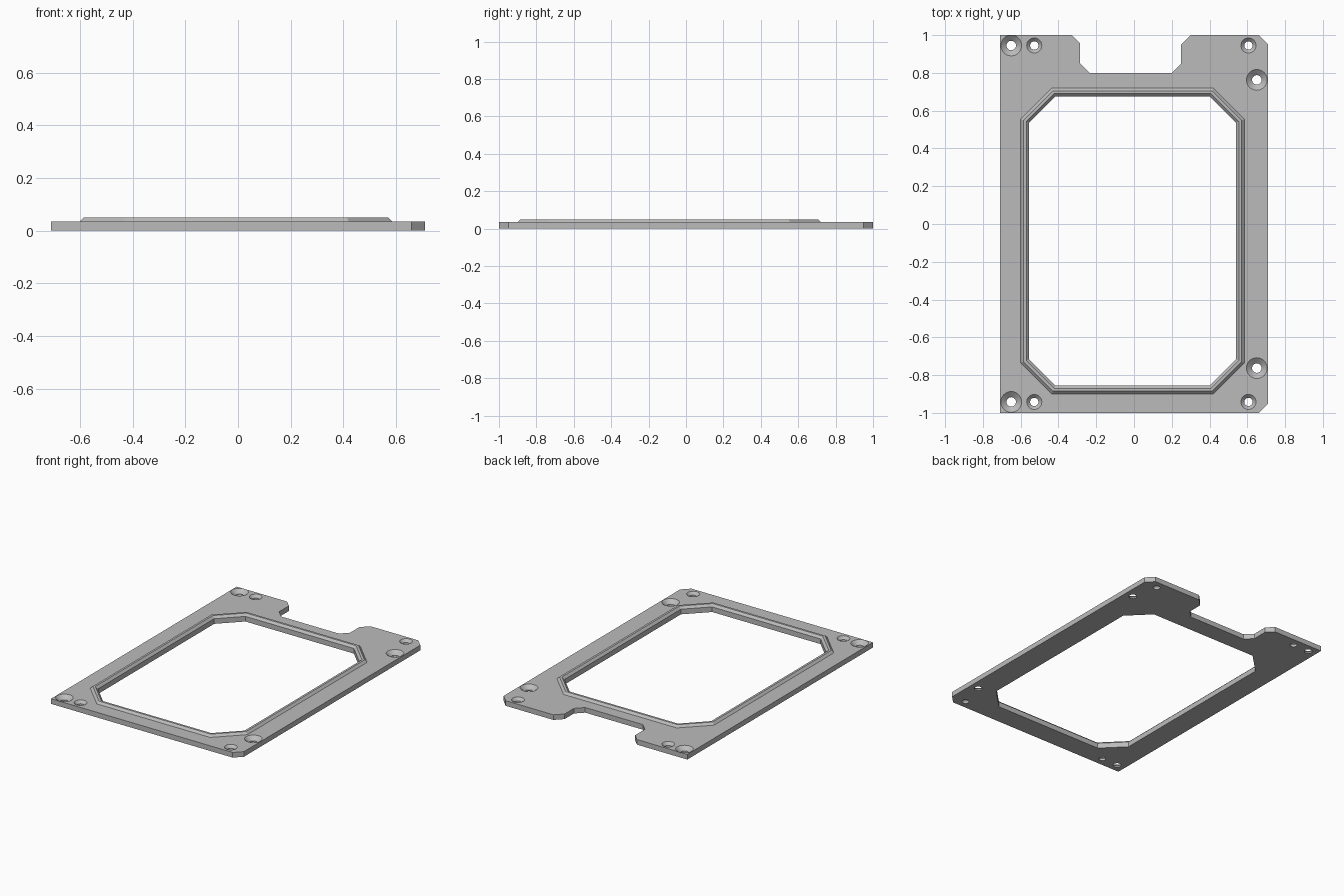
import bpy, bmesh, math

cube = bpy.data.objects.get("Cube")
if cube:
    bpy.data.objects.remove(cube, do_unlink=True)

PLATE_TOP, RIM_TOP = 0.035, 0.05

grey = bpy.data.materials.new("light_grey")
grey.use_nodes = True
colour = (0.5, 0.5, 0.5, 1)
grey.diffuse_color = colour
grey.node_tree.nodes["Principled BSDF"].inputs["Base Color"].default_value = colour


def make_object(name, bm):
    bmesh.ops.recalc_face_normals(bm, faces=bm.faces)
    mesh = bpy.data.meshes.new(name)
    bm.to_mesh(mesh)
    bm.free()
    mesh.materials.append(grey)
    obj = bpy.data.objects.new(name, mesh)
    bpy.context.collection.objects.link(obj)
    return obj


def loft(bm, loops, caps=True):
    """Join stacked loops of points with quads."""
    rings = [[bm.verts.new(p) for p in loop] for loop in loops]
    for a, b in zip(rings, rings[1:]):
        for i in range(len(a)):
            j = (i + 1) % len(a)
            bm.faces.new((a[i], a[j], b[j], b[i]))
    if caps:
        bm.faces.new(rings[0])
        bm.faces.new(rings[-1])


def at_height(outline, z):
    return [(x, y, z) for x, y in outline]


def octagon(inset):
    """Outline of the rim with chamfered corners, moved inwards by inset."""
    x0, x1, y0, y1 = -0.6 + inset, 0.585 - inset, -0.9 + inset, 0.72 - inset
    c = 0.165 - inset * (2 - math.sqrt(2))
    return [(x0 + c, y0), (x1 - c, y0), (x1, y0 + c), (x1, y1 - c),
            (x1 - c, y1), (x0 + c, y1), (x0, y1 - c), (x0, y0 + c)]


def circle(x, y, r, n=32):
    return [(x + r * math.cos(math.tau * i / n), y + r * math.sin(math.tau * i / n))
            for i in range(n)]


# Flat plate with chamfered corners and a notch in the back edge
outline = [(-0.71, -1), (0.66, -1), (0.71, -0.95), (0.71, 0.95), (0.66, 1),
           (0.3, 1), (0.25, 0.95), (0.25, 0.85), (0.2, 0.8), (-0.235, 0.8),
           (-0.285, 0.85), (-0.285, 0.955), (-0.33, 1), (-0.71, 1)]
bm = bmesh.new()
loft(bm, [at_height(outline, 0), at_height(outline, PLATE_TOP)])
plate = make_object("frame_plate", bm)

# Cutter for the window and the countersunk screw holes
bm = bmesh.new()
window = octagon(0.045)
loft(bm, [at_height(window, -0.1), at_height(window, 0.1)])


def add_hole(x, y, r_hole, r_sink, depth):
    steps = [(r_hole, -0.1), (r_hole, PLATE_TOP - depth), (r_sink, PLATE_TOP), (r_sink, 0.1)]
    loft(bm, [at_height(circle(x, y, r), z) for r, z in steps])


for x, y in [(-0.65, 0.945), (-0.65, -0.942), (0.65, 0.763), (0.65, -0.763)]:
    add_hole(x, y, 0.025, 0.055, 0.025)
for x in (-0.528, 0.606):
    for y in (0.945, -0.942):
        add_hole(x, y, 0.022, 0.04, 0.018)
cutter = make_object("hole_cutter", bm)
cutter.hide_render = True

cut = plate.modifiers.new("holes", "BOOLEAN")
cut.operation = "DIFFERENCE"
cut.solver = "EXACT"
cut.object = cutter
bpy.context.view_layer.objects.active = plate
bpy.ops.object.modifier_apply(modifier=cut.name)
bpy.data.objects.remove(cutter, do_unlink=True)

# Raised rim with sloping sides around the window
bm = bmesh.new()
profile = [(0, PLATE_TOP), (0.015, RIM_TOP), (0.03, RIM_TOP), (0.045, PLATE_TOP)]
loft(bm, [at_height(octagon(inset), z) for inset, z in profile], caps=False)
rim = make_object("window_rim", bm)
# An open strip has no inside, so turn it to face up
if sum(f.normal.z for f in rim.data.polygons) < 0:
    rim.data.flip_normals()

# Smooth the round holes and keep every other edge sharp
bpy.ops.object.select_all(action="DESELECT")
plate.select_set(True)
bpy.context.view_layer.objects.active = plate
bpy.ops.object.shade_smooth_by_angle(angle=math.radians(25))
